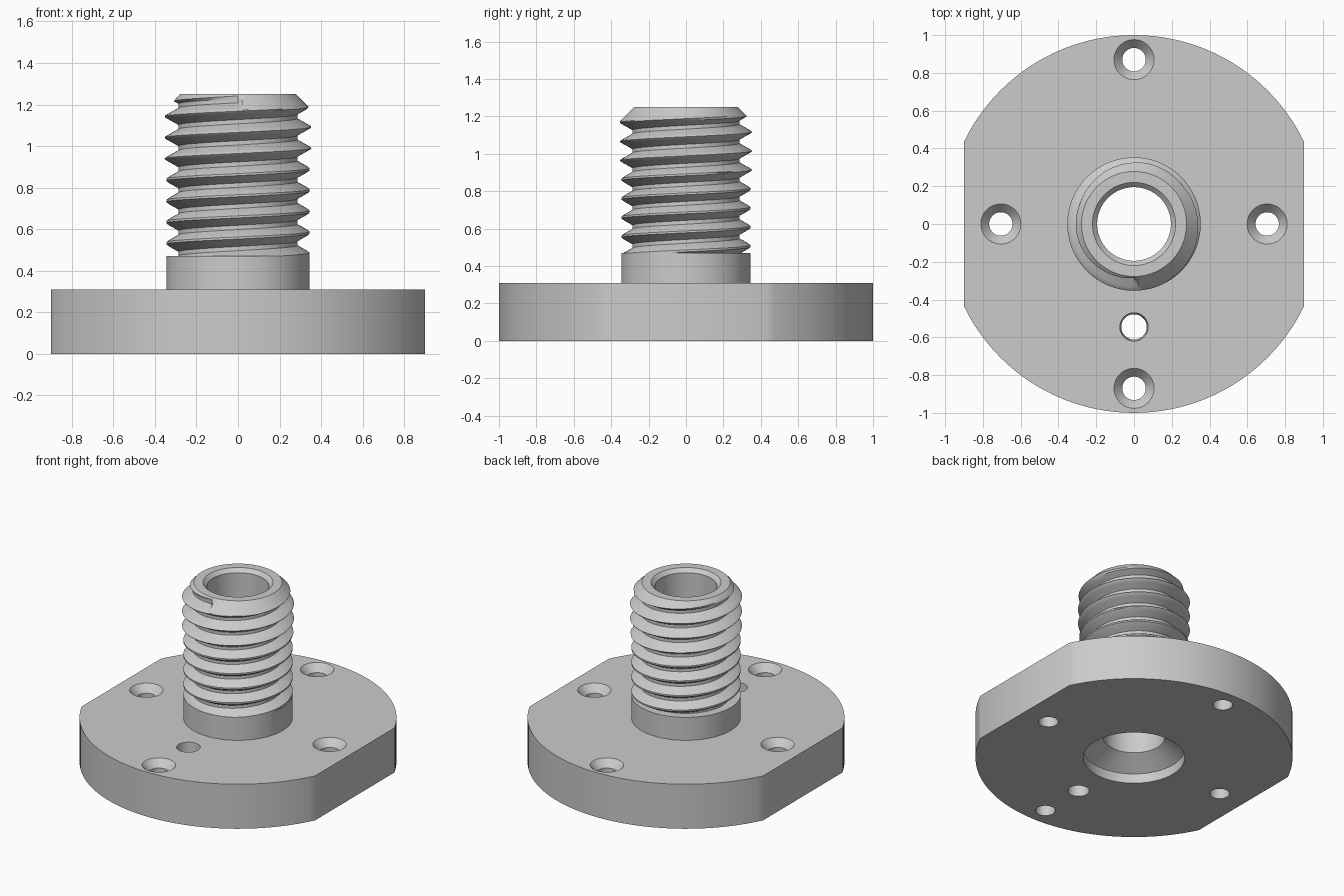
import bpy, bmesh, math
from mathutils import Vector

if "Cube" in bpy.data.objects:
    bpy.data.objects.remove(bpy.data.objects["Cube"])

SEG = 96
TAU = 2 * math.pi
mat = bpy.data.materials.new("plain grey")
mat.diffuse_color = (0.6, 0.6, 0.6, 1)
mat.use_nodes = True
mat.node_tree.nodes["Principled BSDF"].inputs["Base Color"].default_value = mat.diffuse_color


def finish(name, bm):
    bmesh.ops.remove_doubles(bm, verts=bm.verts, dist=1e-5)
    bmesh.ops.recalc_face_normals(bm, faces=bm.faces)
    mesh = bpy.data.meshes.new(name)
    bm.to_mesh(mesh)
    bm.free()
    mesh.materials.append(mat)
    ob = bpy.data.objects.new(name, mesh)
    bpy.context.collection.objects.link(ob)
    return ob


def skin(columns):
    """Join neighbouring columns of points with quads."""
    bm = bmesh.new()
    rows = [[bm.verts.new(p) for p in col] for col in columns]
    for a, b in zip(rows, rows[1:]):
        for i in range(len(a) - 1):
            bm.faces.new((a[i], b[i], b[i + 1], a[i + 1]))
    return bm


def lathe(name, profile, x=0, y=0, seg=48):
    cols = [[(x + r * math.cos(TAU * j / seg), y + r * math.sin(TAU * j / seg), z)
             for r, z in profile] for j in range(seg + 1)]
    return finish(name, skin(cols))


def smooth(ob, angle=30):
    bpy.ops.object.select_all(action='DESELECT')
    ob.select_set(True)
    bpy.context.view_layer.objects.active = ob
    bpy.ops.object.shade_smooth_by_angle(angle=math.radians(angle))


# Round flange with two flat sides
H = 0.31
bm = bmesh.new()
bmesh.ops.create_cone(bm, cap_ends=True, segments=128, radius1=1, radius2=1, depth=H)
bmesh.ops.translate(bm, verts=bm.verts, vec=(0, 0, H / 2))
for s in (-1, 1):
    geom = bm.verts[:] + bm.edges[:] + bm.faces[:]
    res = bmesh.ops.bisect_plane(bm, geom=geom, plane_co=(0.9 * s, 0, 0),
                                 plane_no=(s, 0, 0), clear_outer=True)
    cut = [e for e in res["geom_cut"] if isinstance(e, bmesh.types.BMEdge)]
    bmesh.ops.edgeloop_fill(bm, edges=cut)
flange = finish("flange", bm)

# Cutters: stepped bore, countersunk screw holes, tapered pin hole
cutters = [lathe("bore_cutter", [(0, -0.05), (0.32, -0.05), (0.32, 0.067), (0.195, 0.15),
                                 (0.195, H + 0.05), (0, H + 0.05)], seg=SEG)]
for x, y in ((0, 0.87), (0, -0.87), (0.705, 0), (-0.705, 0)):
    cutters.append(lathe("screw_hole_cutter", [(0, -0.05), (0.062, -0.05), (0.062, H - 0.05),
                         (0.106, H), (0.106, H + 0.05), (0, H + 0.05)], x, y))
cutters.append(lathe("pin_hole_cutter", [(0, -0.05), (0.066, -0.05), (0.075, H),
                     (0.075, H + 0.05), (0, H + 0.05)], 0, -0.545))
for c in cutters:
    mod = flange.modifiers.new("cut", 'BOOLEAN')
    mod.operation = 'DIFFERENCE'
    mod.solver = 'EXACT'
    mod.object = c
bpy.context.view_layer.objects.active = flange
for mod in list(flange.modifiers):
    bpy.ops.object.modifier_apply(modifier=mod.name)
for c in cutters:
    bpy.data.objects.remove(c)
smooth(flange)

# Hollow stem: collar, helical thread, chamfered tip and smooth bore
PITCH, Z0, ZTOP, ROOT = 0.1017, 0.47, 1.25, 0.286
STEPS = [0, 0.05, 0.16, 0.28, 0.4, 0.5, 0.6, 0.72, 0.84, 0.95]


def thread_radius(f, turn, z):
    crest = 0.345 if z < 0.9 else 0.353
    if turn > 1.75:                       # thread groove runs out here
        return crest
    d = min(f, 1 - f)                     # distance from crest, in pitches
    t = max(0, min(1, (d - 0.03) / 0.37))
    return min(crest, 0.353 + (ROOT - 0.353) * t)


columns = []
for j in range(SEG + 1):
    a = j / SEG
    prof = [(0.345, H), (0.345, Z0)]
    for m in range(-7, 4):
        for f in STEPS:
            z = 0.99 + PITCH * (a + m + f)
            ff, turn = f, m + a
            if z < Z0 or z > ZTOP:
                z = max(Z0, min(ZTOP, z))
                u = (z - 0.99) / PITCH - a
                ff, turn = u - math.floor(u), math.floor(u) + a
            r = min(thread_radius(ff, turn, z), 0.278 + (ZTOP - z))
            prof.append((r, z))
    prof += [(0.22, ZTOP), (0.195, ZTOP - 0.025), (0.195, H)]
    columns.append([(r * math.cos(TAU * a), r * math.sin(TAU * a), z) for r, z in prof])
stem = finish("threaded_stem", skin(columns))
smooth(stem)
